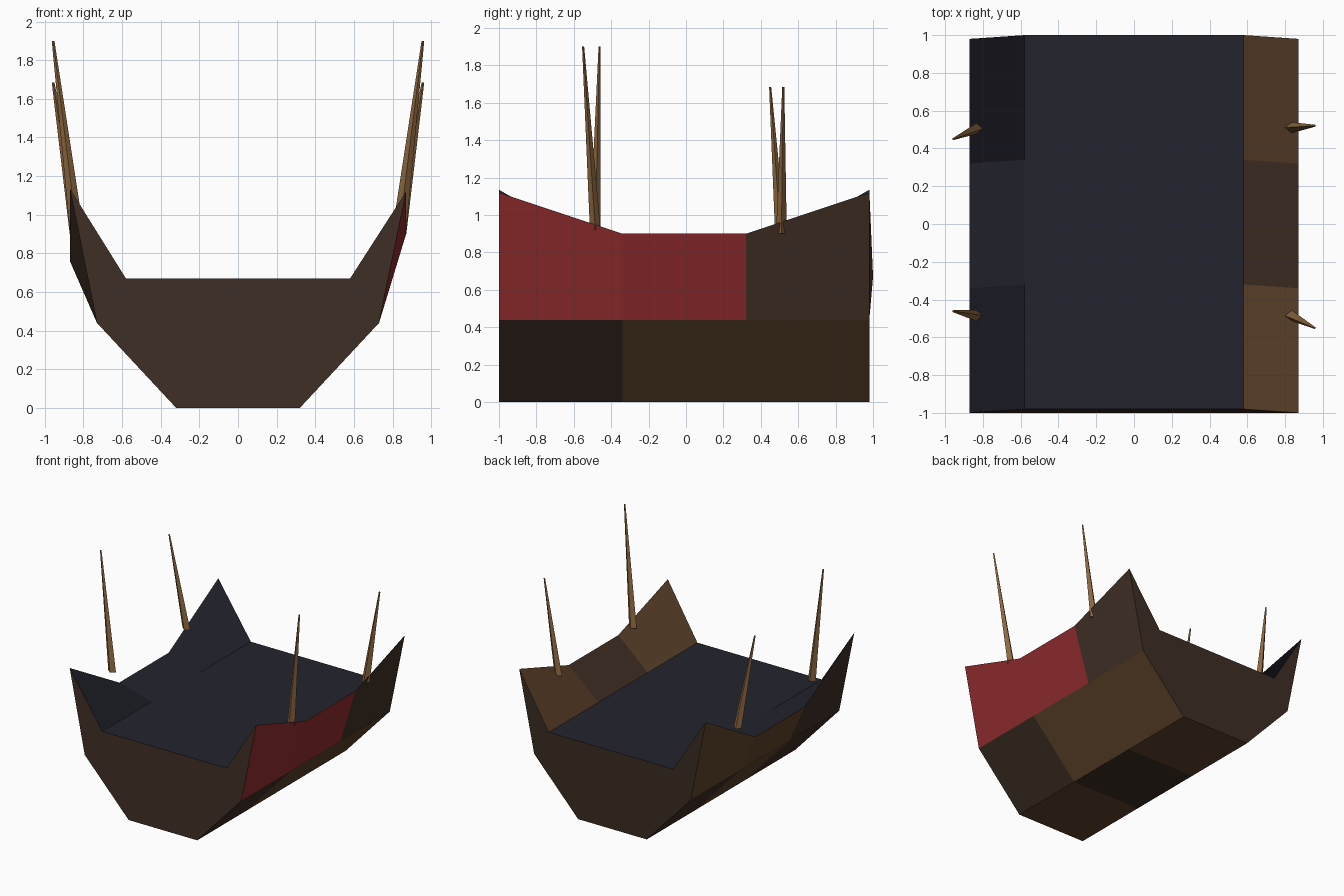
import bpy, bmesh
from mathutils import Vector

if "Cube" in bpy.data.objects:
    bpy.data.objects.remove(bpy.data.objects["Cube"])


def material(name, hex_code):
    def lin(c):
        c /= 255
        return c / 12.92 if c <= 0.04045 else ((c + 0.055) / 1.055) ** 2.4
    m = bpy.data.materials.new(name)
    m.diffuse_color = (*[lin(int(hex_code[i:i + 2], 16)) for i in (0, 2, 4)], 1)
    m.use_nodes = True
    m.node_tree.nodes["Principled BSDF"].inputs["Base Color"].default_value = m.diffuse_color
    return m


DARK, BROWN, RED, BLUE = range(4)
hull_mats = [material("dark_brown", "3E2E24"), material("brown", "5E422A"),
             material("red", "922C2E"), material("dark_blue", "23232E")]
post_mat = material("tan_wood", "8E6840")


def finish(name, bm, mats):
    bmesh.ops.recalc_face_normals(bm, faces=bm.faces)
    mesh = bpy.data.meshes.new(name)
    bm.to_mesh(mesh)
    bm.free()
    for m in mats:
        mesh.materials.append(m)
    obj = bpy.data.objects.new(name, mesh)
    bpy.context.collection.objects.link(obj)
    return obj


# Hull: four cross-sections, joined by three bays from front to back
bm = bmesh.new()
rings = []
for i, y in enumerate((-1.0, -0.34, 0.32, 0.98)):
    end = i in (0, 3)
    right_rim = 1.12 if end else 0.90
    left_rim = 1.135 if end else 0.76
    section = [(-0.32, 0, y), (0.32, 0, y), (0.73, 0.44, y), (0.87, right_rim, y),
               (0.58, 0.67, y + 0.02), (-0.58, 0.67, y + 0.02),
               (-0.87, left_rim, y), (-0.73, 0.44, y)]
    rings.append([bm.verts.new((x, yy, z)) for x, z, yy in section])

# Plank colours of each strip, listed front, middle, back
strips = [(BROWN, DARK, BROWN),    # bottom
          (DARK, BROWN, BROWN),    # right lower side
          (RED, RED, DARK),        # right upper side
          (BROWN, DARK, BROWN),    # right inner wall
          (BLUE, BLUE, BLUE),      # deck
          (BLUE, BLUE, BLUE),      # left inner wall
          (DARK, BROWN, BROWN),    # left upper side
          (DARK, BROWN, DARK)]     # left lower side
for k, colours in enumerate(strips):
    n = (k + 1) % 8
    for bay, colour in enumerate(colours):
        a, b = rings[bay], rings[bay + 1]
        bm.faces.new((a[k], a[n], b[n], b[k])).material_index = colour

# End walls
for ring in (rings[0], rings[3]):
    bm.faces.new(ring).material_index = DARK
finish("hull", bm, hull_mats)


# Leaning tapered posts
def post(name, base, tip, r0=0.036, r1=0.007):
    bm = bmesh.new()
    loops = []
    for centre, r in ((base, r0), (tip, r1)):
        c = Vector(centre)
        loops.append([bm.verts.new(c + Vector((dx * r, dy * r * 0.8, 0)))
                      for dx, dy in ((1, 0), (0, 1), (-1, 0), (0, -1))])
    lo, hi = loops
    for i in range(4):
        j = (i + 1) % 4
        bm.faces.new((lo[i], lo[j], hi[j], hi[i]))
    bm.faces.new(lo)
    bm.faces.new(hi)
    finish(name, bm, [post_mat])


post("front_right_post", (0.835, -0.485, 0.92), (0.957, -0.55, 1.90))
post("front_left_post", (-0.835, -0.485, 0.92), (-0.957, -0.462, 1.90))
post("back_right_post", (0.835, 0.51, 0.90), (0.957, 0.52, 1.685))
post("back_left_post", (-0.835, 0.505, 0.90), (-0.957, 0.45, 1.685))
